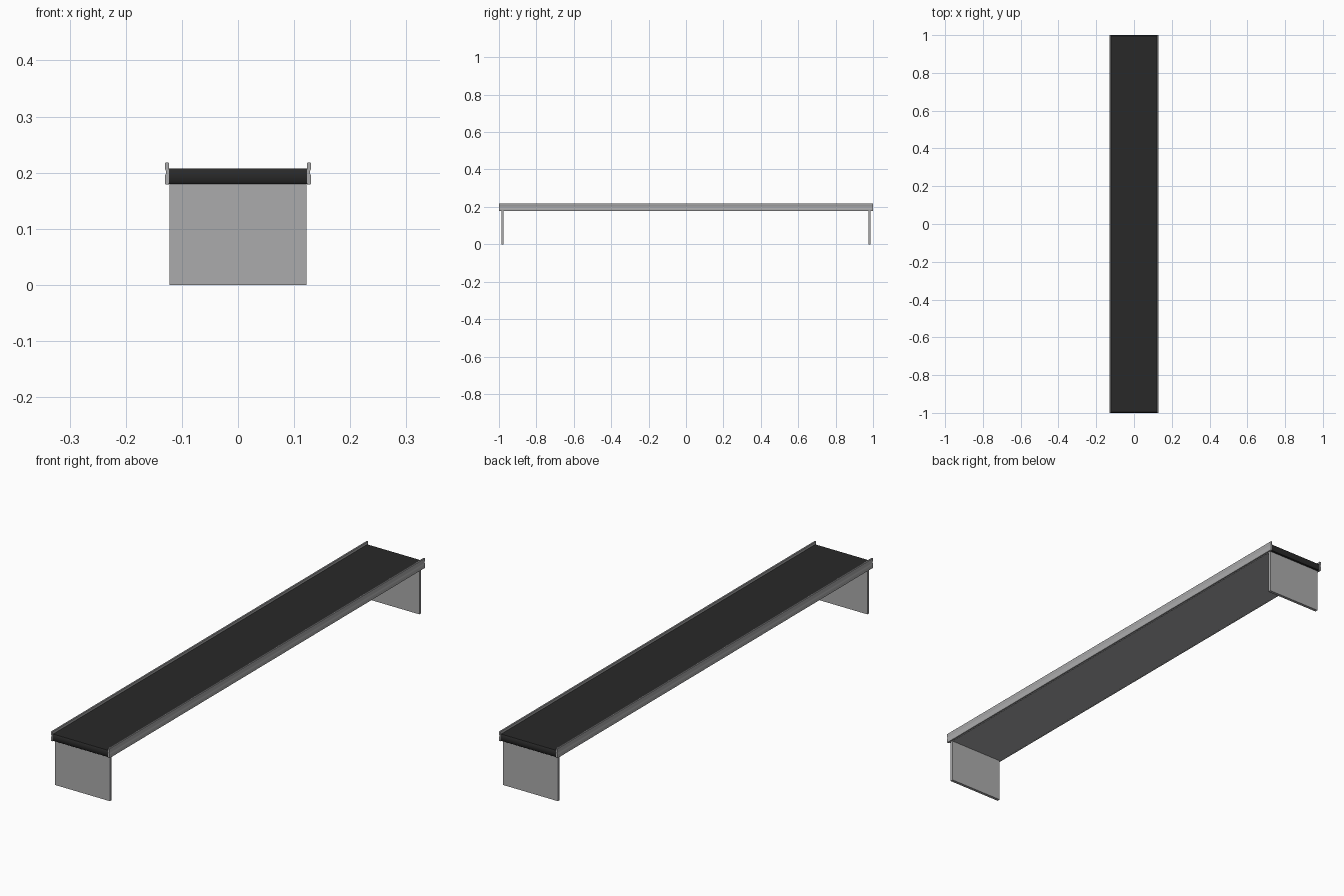
import bpy, bmesh

if "Cube" in bpy.data.objects:
    bpy.data.objects.remove(bpy.data.objects["Cube"])

def material(name, c):
    m = bpy.data.materials.new(name)
    m.diffuse_color = (*c, 1)
    m.use_nodes = True
    m.node_tree.nodes["Principled BSDF"].inputs["Base Color"].default_value = m.diffuse_color
    return m

belt_mat = material("black rubber", (0.022, 0.022, 0.022))
steel_mat = material("light grey steel", (0.41, 0.41, 0.415))

def extrude(name, pts, axis, a, b, mat):
    """Extrude a closed 2D profile along x (points are y,z) or y (points are x,z)."""
    bm = bmesh.new()
    def co(p, t):
        return (t, p[0], p[1]) if axis == 'x' else (p[0], t, p[1])
    f = bm.faces.new([bm.verts.new(co(p, a)) for p in pts])
    r = bmesh.ops.extrude_face_region(bm, geom=[f])
    d = (b - a, 0, 0) if axis == 'x' else (0, b - a, 0)
    bmesh.ops.translate(bm, vec=d, verts=[v for v in r['geom'] if isinstance(v, bmesh.types.BMVert)])
    bmesh.ops.recalc_face_normals(bm, faces=bm.faces)
    me = bpy.data.meshes.new(name)
    bm.to_mesh(me)
    bm.free()
    me.materials.append(mat)
    ob = bpy.data.objects.new(name, me)
    bpy.context.collection.objects.link(ob)
    for o in bpy.context.selected_objects:
        o.select_set(False)
    bpy.context.view_layer.objects.active = ob
    ob.select_set(True)
    bpy.ops.object.shade_smooth_by_angle(angle=0.6)
    return ob

# belt with slightly rounded ends
half = [(0.996, 0.180), (0.999, 0.184), (1.0, 0.1935), (0.999, 0.203), (0.996, 0.207)]
belt_profile = half + [(-y, z) for y, z in reversed(half)]
extrude("belt", belt_profile, 'x', -0.123, 0.123, belt_mat)

# bench-shaped frame: underside sheet and two end plates
yo, yi = 0.987, 0.975
frame_profile = [(-yo, 0), (-yi, 0), (-yi, 0.178), (yi, 0.178), (yi, 0),
                 (yo, 0), (yo, 0.1805), (-yo, 0.1805)]
frame = extrude("frame", frame_profile, 'x', -0.122, 0.122, steel_mat)

# side rails with a shallow groove along the outside
rail = [(0.1235, 0.179), (0.1295, 0.179), (0.1300, 0.181), (0.1300, 0.195),
        (0.1285, 0.198), (0.1285, 0.203), (0.1300, 0.206), (0.1300, 0.217),
        (0.1290, 0.218), (0.1240, 0.218), (0.1230, 0.217), (0.1230, 0.180)]
for side, s in (("left", -1), ("right", 1)):
    extrude(side + "_rail", [(s * x, z) for x, z in rail], 'y', -1, 1, steel_mat)
